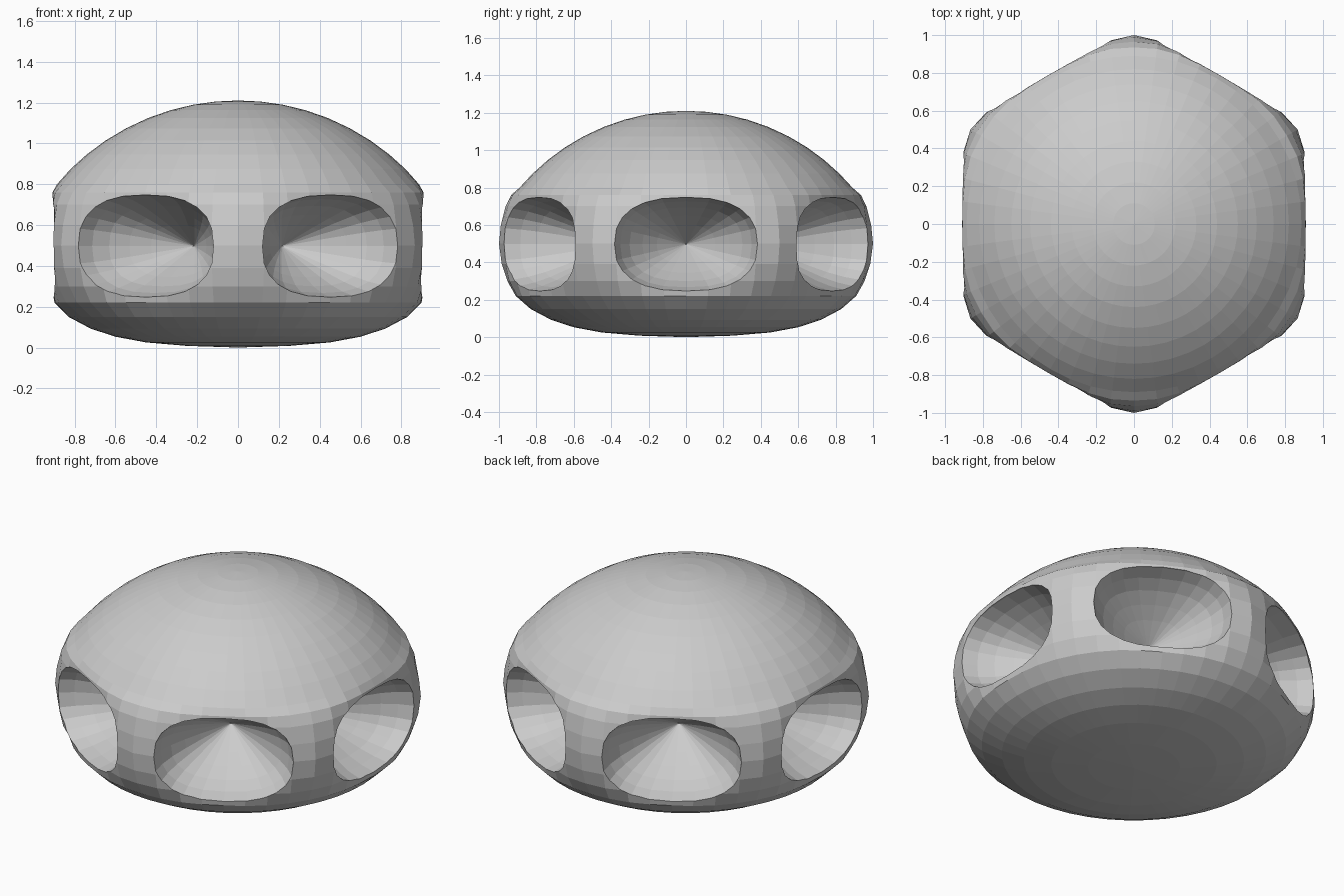
import bpy, bmesh
from math import sin, cos, pi, copysign, sqrt

if "Cube" in bpy.data.objects:
    bpy.data.objects.remove(bpy.data.objects["Cube"])

SEG, RIM = 48, 24


def make_object(name, bm):
    bmesh.ops.recalc_face_normals(bm, faces=bm.faces)
    mesh = bpy.data.meshes.new(name)
    bm.to_mesh(mesh)
    bm.free()
    ob = bpy.data.objects.new(name, mesh)
    bpy.context.collection.objects.link(ob)
    return ob


def loft(bm, rings):
    """Bridge closed rings of points; single-point rings become poles."""
    rows = [[bm.verts.new(p) for p in ring] for ring in rings]
    for a, b in zip(rows, rows[1:]):
        n = max(len(a), len(b))
        for i in range(n):
            j = (i + 1) % n
            if len(a) == 1:
                bm.faces.new((a[0], b[i], b[j]))
            elif len(b) == 1:
                bm.faces.new((a[i], a[j], b[0]))
            else:
                bm.faces.new((a[i], a[j], b[j], b[i]))
    if len(rows[-1]) > 1:
        bm.faces.new(rows[-1])


# Domed body: round cap and base, sides flattened into a rounded hexagon
profile = [(0, 0), (.25, .008), (.45, .025), (.6, .053), (.72, .092), (.83, .15),
           (.91, .22), (.955, .3), (.985, .39), (1, .5), (.99, .6), (.965, .7),
           (.935, .76)]
R = 1.17
profile += [(r, 1.21 - R + sqrt(R * R - r * r))
            for r in (.89, .82, .74, .65, .55, .44, .33, .22, .11, 0)]


def body_ring(r, z):
    if r == 0:
        return [(0, 0, z)]
    ring = []
    for i in range(SEG):
        a = 2 * pi * i / SEG
        off = (a + pi / 6) % (pi / 3) - pi / 6
        flat = .912 / cos(off)
        rr = (r ** -40 + flat ** -40) ** (-1 / 40)
        rr = min(rr * 1.004, r)
        ring.append((rr * cos(a), rr * sin(a), z))
    return ring


bm = bmesh.new()
loft(bm, [body_ring(r, z) for r, z in profile])
body = make_object("domed_body", bm)

# Six conical sockets with rounded-rectangle mouths
depth = [(.43, 0), (.5, .19), (.58, .41), (.66, .61), (.74, .79), (.82, .92),
         (.9, 1), (1.1, 1.05)]


def power(v):
    return copysign(abs(v) ** .8, v)


def socket_ring(d, s, a):
    if s == 0:
        return [(d * cos(a), d * sin(a), .497)]
    ring = []
    for i in range(RIM):
        t = 2 * pi * i / RIM
        y, z = .382 * s * power(cos(t)), .497 + .25 * s * power(sin(t))
        ring.append((d * cos(a) - y * sin(a), d * sin(a) + y * cos(a), z))
    return ring


bm = bmesh.new()
for k in range(6):
    loft(bm, [socket_ring(d, s, k * pi / 3) for d, s in depth])
cutter = make_object("socket_cutter", bm)
cutter.hide_render = True

# Carve the sockets and bake the result
mod = body.modifiers.new("sockets", 'BOOLEAN')
mod.operation = 'DIFFERENCE'
mod.solver = 'EXACT'
mod.object = cutter
bpy.context.view_layer.objects.active = body
bpy.ops.object.modifier_apply(modifier=mod.name)
bpy.data.objects.remove(cutter)
